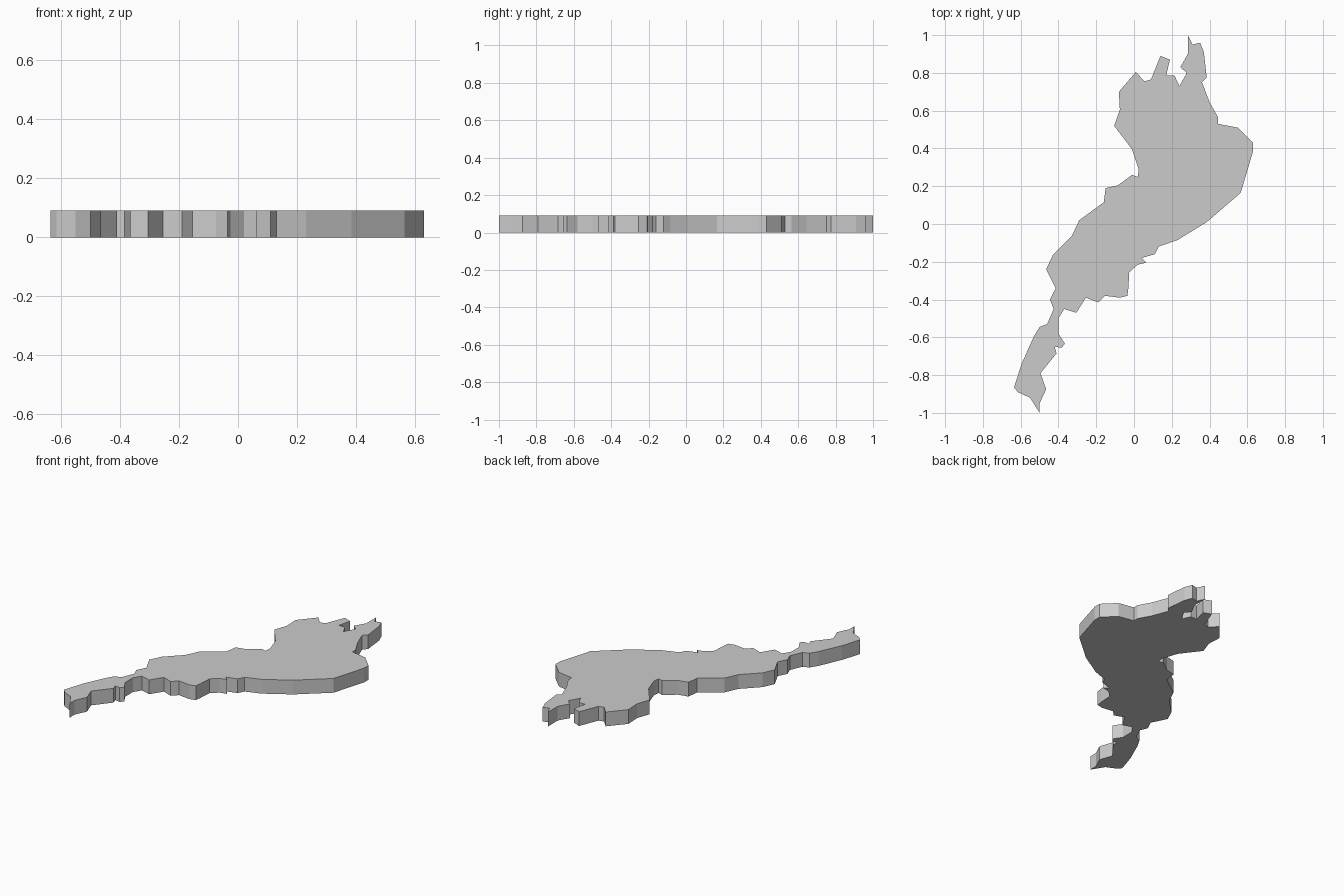
import bpy
import bmesh

THICKNESS = 0.092

# Outline of the plate, clockwise from the northern tip
OUTLINE = [
    (0.285, 1.0), (0.31, 0.95), (0.35, 0.96), (0.37, 0.91), (0.385, 0.775),
    (0.36, 0.75), (0.4, 0.645), (0.445, 0.565), (0.445, 0.53), (0.55, 0.51),
    (0.63, 0.43), (0.63, 0.385), (0.565, 0.165), (0.385, 0.01), (0.23, -0.085),
    (0.13, -0.12), (0.11, -0.16), (0.04, -0.18), (0.065, -0.205), (0.02, -0.215),
    (-0.025, -0.255), (-0.03, -0.34), (-0.035, -0.38), (-0.075, -0.39),
    (-0.155, -0.38), (-0.19, -0.415), (-0.255, -0.39), (-0.305, -0.47),
    (-0.37, -0.45), (-0.4, -0.5), (-0.4, -0.58), (-0.365, -0.635),
    (-0.385, -0.655), (-0.42, -0.65), (-0.41, -0.685), (-0.495, -0.79),
    (-0.465, -0.875), (-0.5, -0.95), (-0.5, -1.0), (-0.55, -0.92),
    (-0.615, -0.89), (-0.635, -0.865), (-0.595, -0.74), (-0.53, -0.595),
    (-0.5, -0.545), (-0.46, -0.53), (-0.425, -0.45), (-0.445, -0.4),
    (-0.415, -0.34), (-0.465, -0.24), (-0.43, -0.165), (-0.33, -0.065),
    (-0.29, 0.02), (-0.16, 0.115), (-0.15, 0.19), (-0.085, 0.205),
    (-0.01, 0.26), (0.02, 0.25), (0.025, 0.29), (-0.01, 0.395),
    (-0.105, 0.52), (-0.075, 0.605), (-0.08, 0.7), (0.01, 0.805),
    (0.055, 0.755), (0.09, 0.765), (0.14, 0.89), (0.19, 0.87),
    (0.17, 0.785), (0.215, 0.785), (0.24, 0.73), (0.28, 0.8),
    (0.245, 0.83), (0.285, 0.9),
]


def extruded_plate(name, outline, height):
    """Fill an outline and extrude it straight up from z = 0."""
    bm = bmesh.new()
    base = bm.faces.new([bm.verts.new((x, y, 0)) for x, y in outline])
    result = bmesh.ops.extrude_face_region(bm, geom=[base], use_keep_orig=True)
    top = [g for g in result["geom"] if isinstance(g, bmesh.types.BMVert)]
    bmesh.ops.translate(bm, vec=(0, 0, height), verts=top)
    bmesh.ops.recalc_face_normals(bm, faces=bm.faces)
    mesh = bpy.data.meshes.new(name)
    bm.to_mesh(mesh)
    bm.free()
    obj = bpy.data.objects.new(name, mesh)
    bpy.context.collection.objects.link(obj)
    return obj


# Flat map-shaped slab
extruded_plate("map_plate", OUTLINE, THICKNESS)
